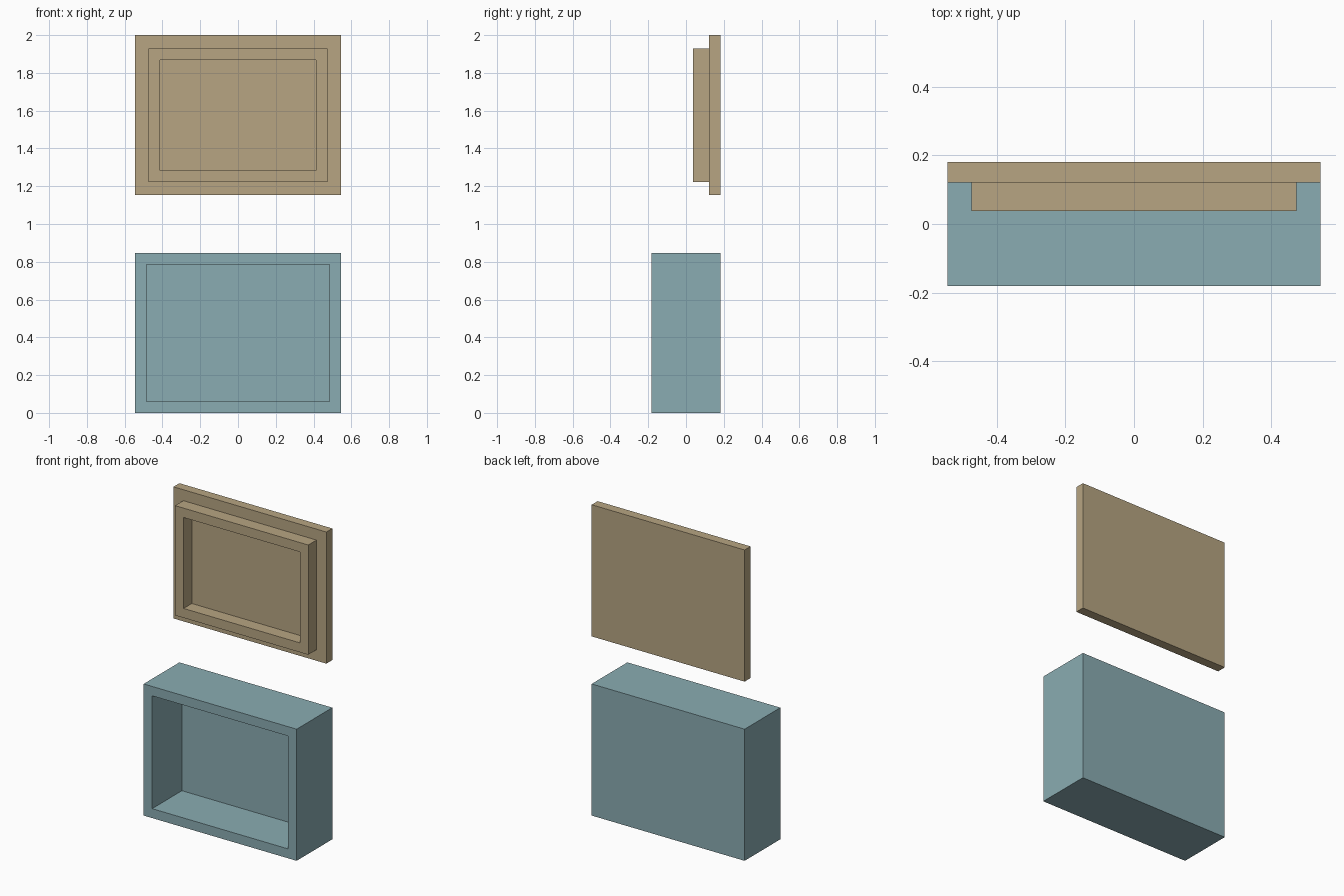
import bpy
import bmesh
from mathutils import Matrix, Vector

cube = bpy.data.objects.get("Cube")
if cube:
    bpy.data.objects.remove(cube, do_unlink=True)

WALL = 0.0605                 # wall thickness, used as the base unit
WIDTH, HEIGHT, DEPTH = 18 * WALL, 14 * WALL, 6 * WALL
CLEARANCE = 0.01              # gap between lid lip and case wall
LIP_DEPTH = 0.0835


def make_material(name, color):
    mat = bpy.data.materials.new(name)
    mat.use_nodes = True
    mat.diffuse_color = color
    mat.node_tree.nodes["Principled BSDF"].inputs["Base Color"].default_value = color
    return mat


def stepped_panel(name, mat, y_front, y_back, z_bottom, steps):
    """Block whose front face is repeatedly inset and then pushed along y."""
    bm = bmesh.new()
    size = Matrix.Diagonal((WIDTH, y_back - y_front, HEIGHT, 1))
    centre = Vector((0, (y_front + y_back) / 2, z_bottom + HEIGHT / 2))
    bmesh.ops.create_cube(bm, size=1, matrix=Matrix.Translation(centre) @ size)
    bm.normal_update()
    face = min(bm.faces, key=lambda f: f.normal.y)
    for margin, shift in steps:
        bmesh.ops.inset_region(bm, faces=[face], thickness=margin, use_even_offset=True)
        face = bmesh.ops.extrude_discrete_faces(bm, faces=[face])["faces"][0]
        bmesh.ops.translate(bm, verts=face.verts, vec=(0, shift, 0))
    bmesh.ops.recalc_face_normals(bm, faces=bm.faces)
    mesh = bpy.data.meshes.new(name)
    bm.to_mesh(mesh)
    bm.free()
    mesh.materials.append(mat)
    obj = bpy.data.objects.new(name, mesh)
    bpy.context.collection.objects.link(obj)
    return obj


teal = make_material("muted teal", (0.254, 0.413, 0.445, 1))
tan = make_material("warm tan", (0.474, 0.376, 0.223, 1))

# Open case: hollowed from the front, leaving a back wall
stepped_panel("case", teal, -DEPTH / 2, DEPTH / 2, 0,
              [(WALL, DEPTH - WALL)])

# Lid: flat plate with a raised rectangular lip around a recess
stepped_panel("lid", tan, DEPTH / 2 - WALL, DEPTH / 2, 2 - HEIGHT,
              [(WALL + CLEARANCE, -LIP_DEPTH), (WALL, LIP_DEPTH)])
